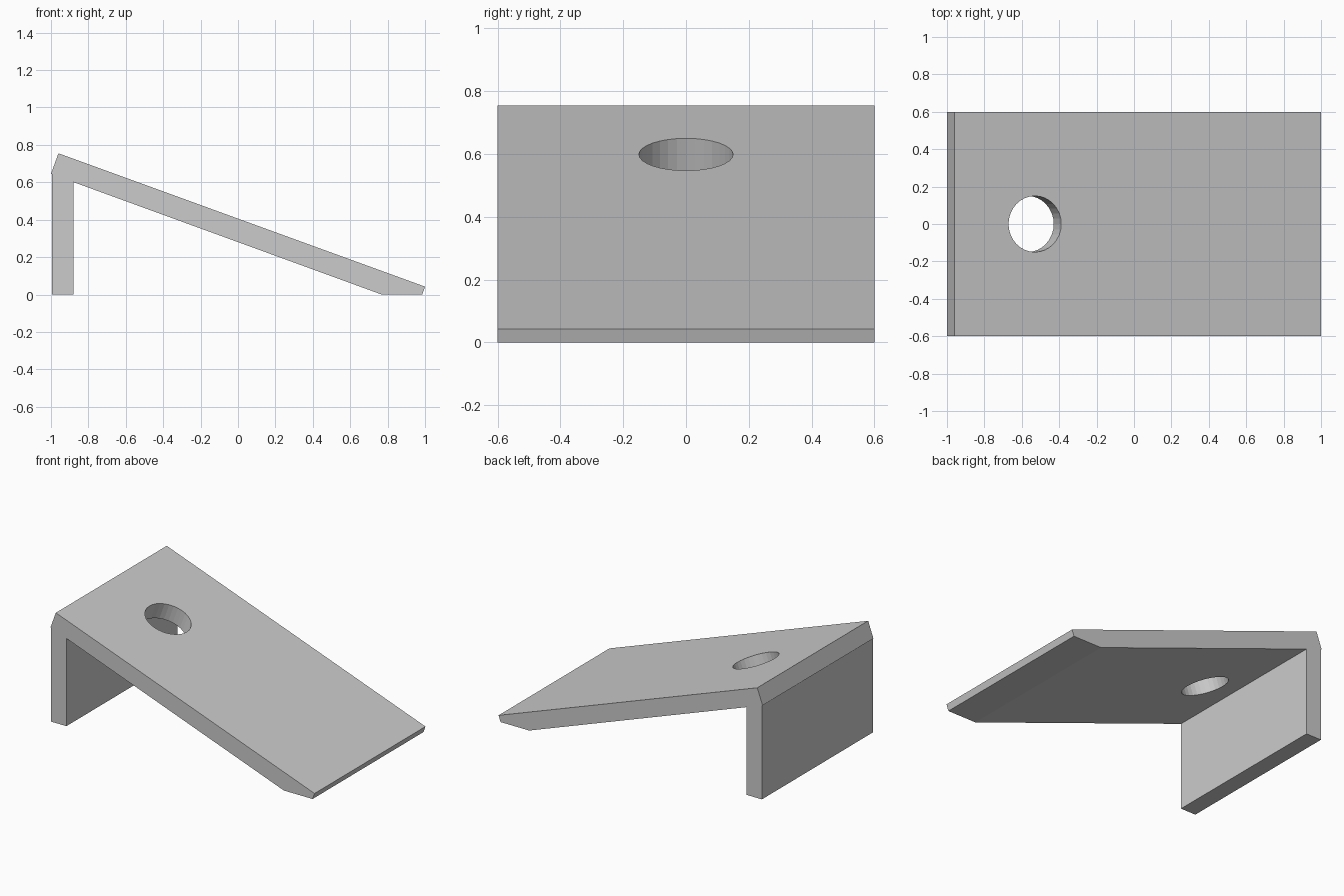
import bpy, bmesh, math
from mathutils import Matrix

if "Cube" in bpy.data.objects:
    bpy.data.objects.remove(bpy.data.objects["Cube"])

HALF_W = 0.6
TILT = math.radians(20)

# Side profile (x, z): rear leg and sloping board in one outline
profile = [(-0.995, 0), (-0.88, 0), (-0.88, 0.601), (0.768, 0),
           (0.985, 0), (1, 0.042), (-0.96, 0.755), (-1, 0.645), (-0.995, 0.643)]
bm = bmesh.new()
face = bm.faces.new([bm.verts.new((x, -HALF_W, z)) for x, z in profile])
ext = bmesh.ops.extrude_face_region(bm, geom=[face])
bmesh.ops.translate(bm, vec=(0, 2 * HALF_W, 0),
                    verts=[v for v in ext["geom"] if isinstance(v, bmesh.types.BMVert)])
bmesh.ops.recalc_face_normals(bm, faces=bm.faces)
mesh = bpy.data.meshes.new("sloped_board")
bm.to_mesh(mesh)
bm.free()
board = bpy.data.objects.new("sloped_board", mesh)
bpy.context.collection.objects.link(board)

# Round hole drilled square to the board
bm = bmesh.new()
bmesh.ops.create_cone(bm, cap_ends=True, segments=32, radius1=0.15, radius2=0.15, depth=0.5,
                      matrix=Matrix.Translation((-0.53, 0, 0.598)) @ Matrix.Rotation(TILT, 4, 'Y'))
cut_mesh = bpy.data.meshes.new("hole_cutter")
bm.to_mesh(cut_mesh)
bm.free()
cutter = bpy.data.objects.new("hole_cutter", cut_mesh)
bpy.context.collection.objects.link(cutter)
cutter.hide_render = True

mod = board.modifiers.new("hole", 'BOOLEAN')
mod.operation = 'DIFFERENCE'
mod.solver = 'EXACT'
mod.object = cutter
bpy.context.view_layer.objects.active = board
bpy.ops.object.modifier_apply(modifier=mod.name)
bpy.data.objects.remove(cutter)
